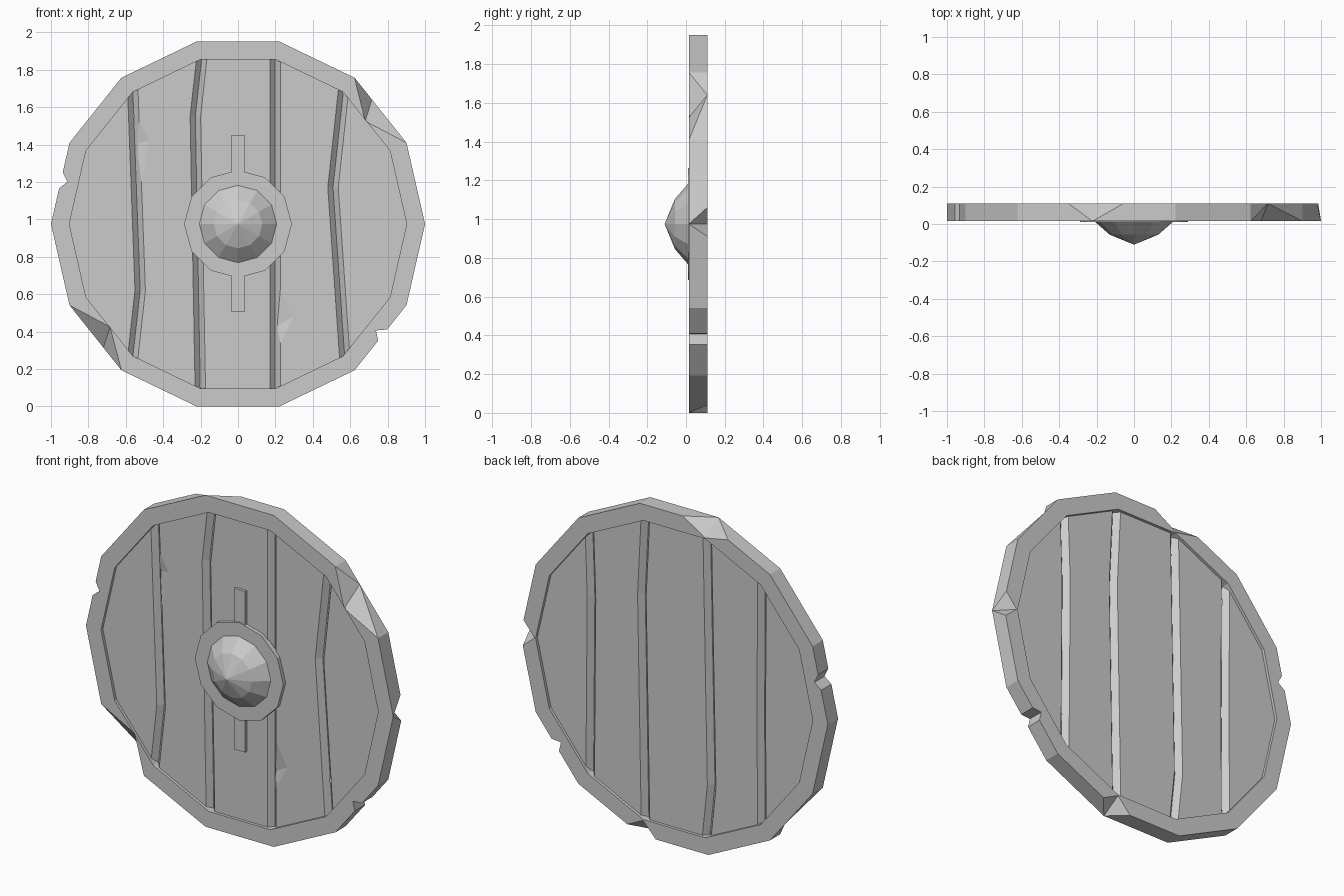
import bpy, bmesh
from math import sin, cos, pi
from mathutils import Vector

if "Cube" in bpy.data.objects:
    bpy.data.objects.remove(bpy.data.objects["Cube"])

CZ = 0.975                 # shield centre height
F, B = 0.015, 0.11         # rim front and back
PF, PB = 0.032, 0.093      # plank front and back


def finish(bm, name):
    bmesh.ops.remove_doubles(bm, verts=bm.verts, dist=1e-5)
    bmesh.ops.recalc_face_normals(bm, faces=bm.faces)
    me = bpy.data.meshes.new(name)
    bm.to_mesh(me)
    bm.free()
    ob = bpy.data.objects.new(name, me)
    bpy.context.collection.objects.link(ob)
    return ob


def lathe(name, profile, n, ring=False):
    """Spin (radius, y) points about the shield axis; ring closes the profile, else ends are capped."""
    bm = bmesh.new()
    rows = [[bm.verts.new((r * cos(2 * pi * k / n), y, CZ + r * sin(2 * pi * k / n)))
             for k in range(n)] for r, y in profile]
    pairs = list(zip(rows, rows[1:]))
    if ring:
        pairs.append((rows[-1], rows[0]))
    else:
        bm.faces.new(rows[0])
        bm.faces.new(rows[-1])
    for a, b in pairs:
        for k in range(n):
            j = (k + 1) % n
            bm.faces.new((a[k], a[j], b[j], b[k]))
    return finish(bm, name)


def cut(target, cutter):
    mod = target.modifiers.new("cut", 'BOOLEAN')
    mod.operation = 'DIFFERENCE'
    mod.solver = 'EXACT'
    mod.object = cutter
    bpy.context.view_layer.objects.active = target
    bpy.ops.object.modifier_apply(modifier=mod.name)
    bpy.data.objects.remove(cutter)


def prism(name, sections):
    """Join matching cross-sections into a capped solid."""
    bm = bmesh.new()
    rows = [[bm.verts.new(p) for p in s] for s in sections]
    m = len(rows[0])
    for a, b in zip(rows, rows[1:]):
        for k in range(m):
            j = (k + 1) % m
            bm.faces.new((a[k], a[j], b[j], b[k]))
    bm.faces.new(rows[0])
    bm.faces.new(rows[-1])
    return finish(bm, name)


def groove(target, path, face, sign):
    """V groove following (x, z) points on a face; sign points into the wood."""
    w, d, k = 0.028, 0.031, 1.3
    yo, yi = face - sign * d * (k - 1), face + sign * d
    cut(target, prism("groove_cutter", [[(x - w * k, yo, z), (x + w * k, yo, z), (x, yi, z)]
                                        for x, z in path]))


def chip(target, a, b, c, d, face, yd):
    """Two-facet chip: a, b, c lie on the face, d lies deeper at yd."""
    A, Bv, C = (Vector((p[0], face, p[1])) for p in (a, b, c))
    D = Vector((d[0], yd, d[1]))
    E = Vector((d[0], face, d[1]))
    M = (C + D) / 2
    bm = bmesh.new()
    for p in (A, Bv, C, D, E):
        bm.verts.new(M + (p - M) * 1.4)
    bmesh.ops.convex_hull(bm, input=bm.verts)
    cut(target, finish(bm, "chip_cutter"))


# Rim
rim = lathe("rim", [(1, F), (1, B), (0.902, B), (0.902, F)], 14, ring=True)

# Notches through the rim edge
for p, q, t in [((-0.937, 1.252), (-0.957, 1.165), (-0.912, 1.2)),
                ((0.797, 0.411), (0.75, 0.352), (0.737, 0.406))]:
    tip = Vector(t)
    tri = [tip, tip + (Vector(p) - tip) * 2, tip + (Vector(q) - tip) * 2]
    cut(rim, prism("notch_cutter", [[(v.x, y, v.y) for v in tri] for y in (-0.1, 0.2)]))

# Chips on the front edge, then on the back corners
chip(rim, (0.623, 1.757), (0.901, 1.409), (0.68, 1.525), (0.716, 1.641), F, B)
chip(rim, (-0.901, 0.541), (-0.623, 0.193), (-0.684, 0.425), (-0.72, 0.314), F, B)
chip(rim, (-0.35, 1.888), (-0.055, 1.95), (-0.203, 1.86), (-0.2225, 1.95), B, F)
chip(rim, (0.305, 0.04), (0.12, 0), (0.203, 0.09), (0.2225, 0), B, F)
chip(rim, (0.98, 1.06), (0.985, 0.91), (0.908, 0.975), (1, 0.975), B, F)

# Planks with V grooves on both faces
planks = lathe("planks", [(0.91, PF), (0.91, PB)], 14)
front = [[(-0.572, 1.95), (-0.523, 0.62), (-0.586, 0.05)],
         [(-0.173, 2.05), (-0.228, 1.55), (-0.198, -0.1)],
         [(0.198, 2.05), (0.198, -0.1)],
         [(0.587, 1.9), (0.508, 1.17), (0.582, 0.1)]]
back = [[(-0.56, 1.95), (-0.555, 0.9), (-0.56, 0.05)],
        [(-0.2, 2.05), (-0.232, 0.4), (-0.18, -0.1)],
        [(0.19, 2.05), (0.222, 1.4), (0.195, -0.1)],
        [(0.57, 1.9), (0.55, 1.3), (0.56, 0.05)]]
for path in front:
    groove(planks, path, PF, 1)
for path in back:
    groove(planks, path, PB, -1)

# Splinters beside the front grooves
chip(planks, (-0.53, 1.52), (-0.517, 1.19), (-0.475, 1.42), (-0.526, 1.41), PF, PF + 0.015)
chip(planks, (0.226, 0.62), (0.226, 0.34), (0.297, 0.48), (0.226, 0.44), PF, PF + 0.015)

# Boss strap, flange and dome
prism("boss_strap", [[(-0.035, y, 0.505), (0.035, y, 0.505), (0.035, y, 1.452), (-0.035, y, 1.452)]
                     for y in (0.016, 0.04)])
lathe("boss_flange", [(0.288, 0.01), (0.288, 0.04)], 12)
lathe("boss_dome", [(0.001, -0.11), (0.13, -0.057), (0.209, 0.012), (0.209, 0.03)], 12)
